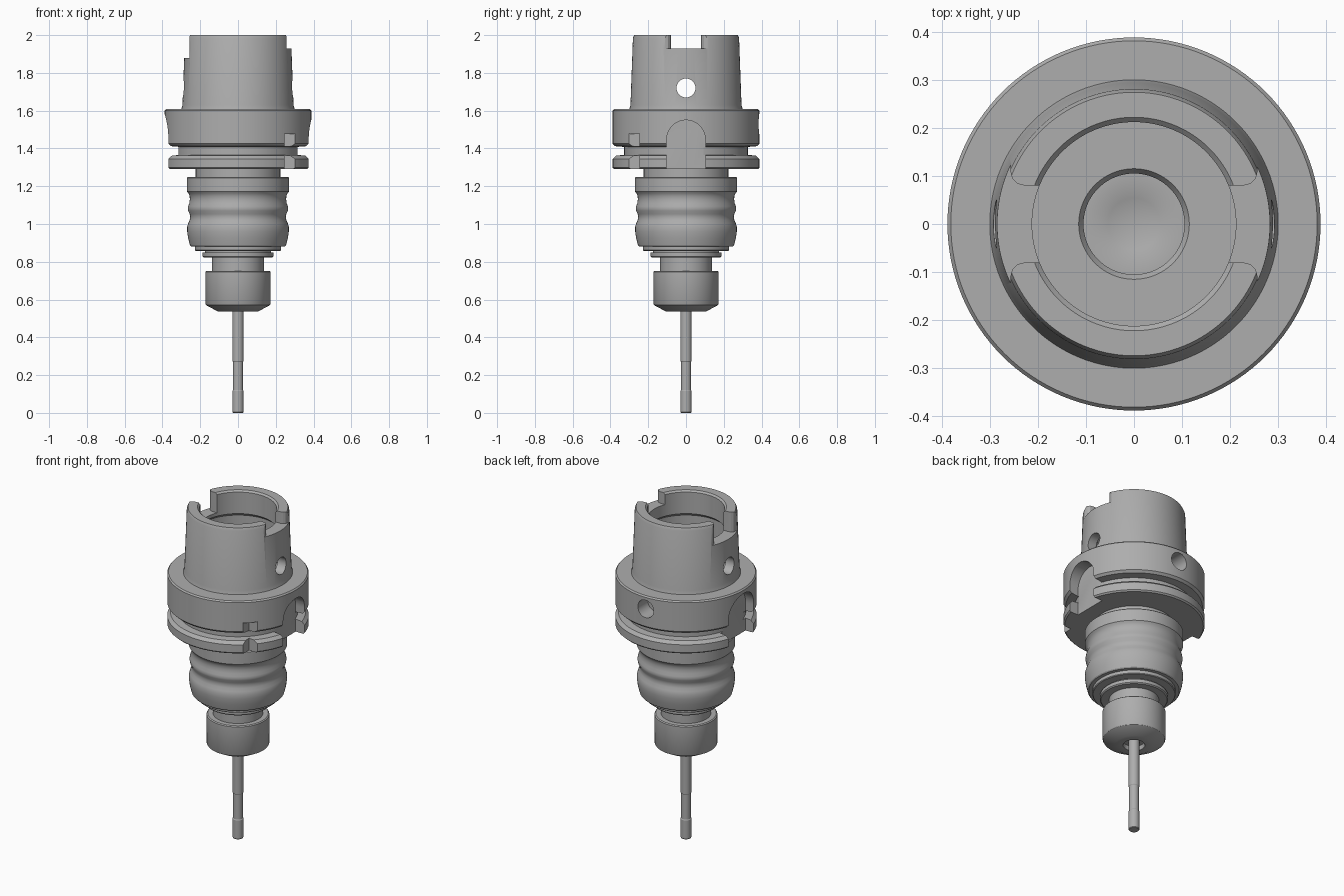
import bpy, bmesh, math
from mathutils import Matrix, Vector

cube = bpy.data.objects.get("Cube")
if cube:
    bpy.data.objects.remove(cube)

steel = bpy.data.materials.new("steel grey")
steel.use_nodes = True
GREY = (0.42, 0.42, 0.42, 1)
steel.diffuse_color = GREY
steel.node_tree.nodes["Principled BSDF"].inputs["Base Color"].default_value = GREY


def finish(name, bm):
    bmesh.ops.recalc_face_normals(bm, faces=bm.faces)
    mesh = bpy.data.meshes.new(name)
    bm.to_mesh(mesh)
    bm.free()
    mesh.materials.append(steel)
    ob = bpy.data.objects.new(name, mesh)
    bpy.context.collection.objects.link(ob)
    return ob


def lathe(name, profile, steps=96):
    """Spin an (r, z) profile that starts and ends on the axis."""
    bm = bmesh.new()
    verts = [bm.verts.new((r, 0, z)) for r, z in profile]
    edges = [bm.edges.new(pair) for pair in zip(verts, verts[1:])]
    bmesh.ops.spin(bm, geom=verts + edges, axis=(0, 0, 1), cent=(0, 0, 0),
                   angle=math.tau, steps=steps, use_duplicate=False)
    bmesh.ops.remove_doubles(bm, verts=bm.verts, dist=1e-5)
    return finish(name, bm)


def prism(name, outline, offset, matrix=Matrix()):
    """Extrude a flat outline of 3D points by an offset."""
    bm = bmesh.new()
    face = bm.faces.new([bm.verts.new(p) for p in outline])
    out = bmesh.ops.extrude_face_region(bm, geom=[face])
    moved = [v for v in out["geom"] if isinstance(v, bmesh.types.BMVert)]
    bmesh.ops.translate(bm, verts=moved, vec=offset)
    bm.transform(matrix)
    return finish(name, bm)


def rod(name, radius, start, end, sides=48):
    start, end = Vector(start), Vector(end)
    axis = end - start
    bm = bmesh.new()
    turn = axis.to_track_quat('Z', 'Y').to_matrix().to_4x4()
    bmesh.ops.create_cone(bm, cap_ends=True, segments=sides, radius1=radius,
                          radius2=radius, depth=axis.length,
                          matrix=Matrix.Translation((start + end) / 2) @ turn)
    return finish(name, bm)


def carve(target, cutters):
    for c in cutters:
        c.hide_render = True
        mod = target.modifiers.new("cut", 'BOOLEAN')
        mod.operation, mod.solver, mod.object = 'DIFFERENCE', 'EXACT', c
    bpy.context.view_layer.update()
    graph = bpy.context.evaluated_depsgraph_get()
    mesh = bpy.data.meshes.new_from_object(target.evaluated_get(graph))
    target.modifiers.clear()
    target.data = mesh
    for c in cutters:
        bpy.data.objects.remove(c)


# Hollow taper shank with the grooved flange below it
holder = lathe("shank_and_flange", [
    (0, 1.29), (0.38, 1.29), (0.388, 1.298), (0.388, 1.345), (0.37, 1.362),
    (0.328, 1.366), (0.328, 1.408), (0.375, 1.412), (0.388, 1.425),
    (0.388, 1.6), (0.381, 1.608), (0.3, 1.608), (0.294, 1.63), (0.281, 1.985),
    (0.274, 2), (0.222, 2), (0.212, 1.99), (0.212, 1.86), (0.235, 1.84),
    (0.235, 1.62), (0.115, 1.62), (0.105, 1.605), (0.105, 1.45),
    (0.054, 1.45), (0, 1.42)], 128)

cutters = [rod("cross_hole", 0.05, (-0.5, 0, 1.72), (0.5, 0, 1.72)),
           rod("back_hole", 0.053, (0, 0.29, 1.53), (0, 0.5, 1.53))]

# Rim notches and rounded drive slots, one pair on each side
half = [(0.1, 0.08), (0.228, 0.08), (0.243, 0.084), (0.253, 0.094),
        (0.257, 0.11), (0.257, 0.135), (0.35, 0.135)]
for side, floor, width, top in ((1, 1.93, 0.102, 1.55), (-1, 1.88, 0.12, 1.58)):
    plan = half + [(x, -y) for x, y in reversed(half)]
    cutters.append(prism("rim_notch", [(side * x, y, floor) for x, y in plan],
                         (0, 0, 0.3)))
    arch = [(side * 0.315, -width, 1.2), (side * 0.315, width, 1.2)]
    for i in range(25):
        a = math.pi * i / 24
        arch.append((side * 0.315, width * math.cos(a),
                     top - width + width * math.sin(a)))
    cutters.append(prism("drive_slot", arch, (side * 0.2, 0, 0)))

# Corner orientation notch with a sloping top
corner = bmesh.new()
low = [(0.245, -0.245), (0.345, -0.245), (0.345, -0.345), (0.245, -0.345)]
ring = [[corner.verts.new((x, y, z if z < 1.3 else 1.54 - 1.1 * (x - y - 0.49)))
         for x, y in low] for z in (1.2, 1.5)]
corner.faces.new(ring[0])
corner.faces.new(ring[1])
for i in range(4):
    j = (i + 1) % 4
    corner.faces.new((ring[0][i], ring[0][j], ring[1][j], ring[1][i]))
cutters.append(finish("corner_notch", corner))
carve(holder, cutters)

# Waisted sleeve under the flange
sleeve = lathe("sleeve", [
    (0, 1.3), (0.224, 1.3), (0.224, 1.25), (0.264, 1.25), (0.27, 1.244),
    (0.27, 1.172), (0.262, 1.162), (0.256, 1.148), (0.255, 1.13),
    (0.258, 1.11), (0.264, 1.094), (0.266, 1.082), (0.264, 1.07),
    (0.256, 1.053), (0.253, 1.038), (0.256, 1.02), (0.264, 1.003),
    (0.269, 0.985), (0.269, 0.96), (0.264, 0.925), (0.254, 0.887),
    (0.248, 0.881), (0, 0.881)])

# Stepped collars and the neck
collar = lathe("collars", [
    (0, 0.89), (0.228, 0.89), (0.228, 0.862), (0.224, 0.858), (0.175, 0.858),
    (0.175, 0.848), (0.187, 0.848), (0.187, 0.828), (0.181, 0.822),
    (0.137, 0.822), (0.137, 0.74), (0, 0.74)])

# Clamping nut with a recess around the tool
nut = lathe("clamping_nut", [
    (0, 0.752), (0.166, 0.752), (0.172, 0.747), (0.172, 0.577), (0.168, 0.57),
    (0.105, 0.536), (0.06, 0.536), (0.055, 0.56), (0, 0.56)])

# Slender cutting tool with a relieved middle
tool = lathe("cutting_tool", [
    (0, 0.58), (0.03, 0.58), (0.03, 0.275), (0.027, 0.27), (0.027, 0.12),
    (0.03, 0.115), (0.03, 0.004), (0.027, 0), (0, 0)], 48)

bpy.ops.object.select_all(action='DESELECT')
for ob in (holder, sleeve, collar, nut, tool):
    ob.select_set(True)
bpy.context.view_layer.objects.active = holder
bpy.ops.object.shade_smooth_by_angle(angle=math.radians(30))
